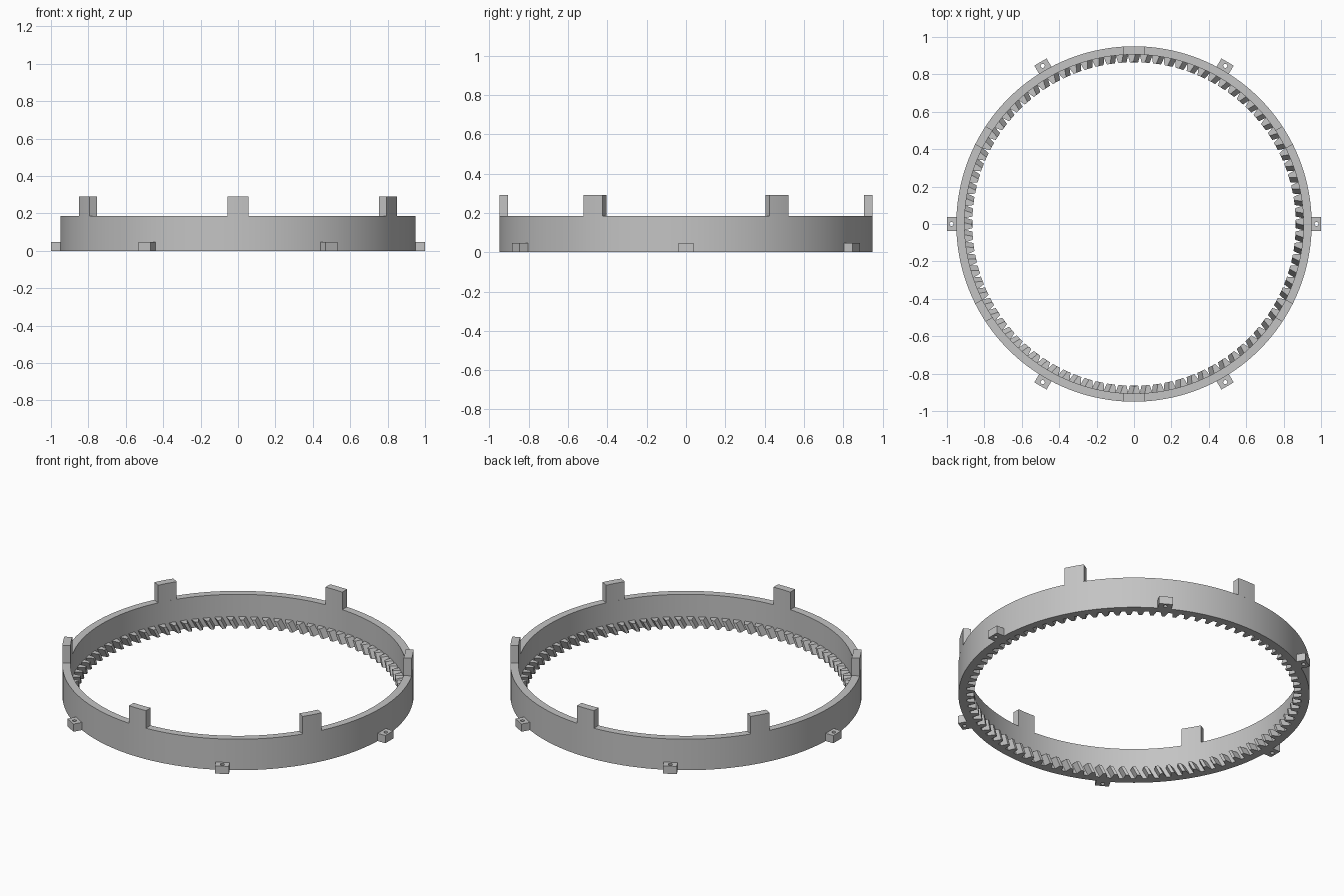
import bpy, bmesh
from math import sin, cos, asin, pi, radians

cube = bpy.data.objects.get("Cube")
if cube:
    bpy.data.objects.remove(cube)

OUTER, INNER, TIP = 0.95, 0.906, 0.865
WALL_H, TAB_TOP = 0.185, 0.29
TEETH, TOOTH_H, TWIST = 88, 0.052, 0.03
LUG_H = 0.046

grey = bpy.data.materials.new("light grey")
grey.use_nodes = True
grey.diffuse_color = (0.55, 0.55, 0.55, 1)
grey.node_tree.nodes["Principled BSDF"].inputs["Base Color"].default_value = grey.diffuse_color


def polar(r, a, z):
    return (r * cos(a), r * sin(a), z)


def tube(bm, loops):
    """Skin closed loops in a cycle, giving a ring-shaped solid."""
    rows = [[bm.verts.new(p) for p in loop] for loop in loops]
    n = len(rows[0])
    for k, row in enumerate(rows):
        nxt = rows[(k + 1) % len(rows)]
        for i in range(n):
            j = (i + 1) % n
            bm.faces.new((row[i], row[j], nxt[j], nxt[i]))


def prism(bm, low, high):
    """Skin two matching outlines and cap both ends."""
    a = [bm.verts.new(p) for p in low]
    b = [bm.verts.new(p) for p in high]
    n = len(a)
    for i in range(n):
        j = (i + 1) % n
        bm.faces.new((a[i], a[j], b[j], b[i]))
    bm.faces.new(a[::-1])
    bm.faces.new(b)


def finish(name, bm):
    bmesh.ops.recalc_face_normals(bm, faces=bm.faces)
    mesh = bpy.data.meshes.new(name)
    bm.to_mesh(mesh)
    bm.free()
    mesh.materials.append(grey)
    obj = bpy.data.objects.new(name, mesh)
    bpy.context.collection.objects.link(obj)
    bpy.ops.object.select_all(action='DESELECT')
    obj.select_set(True)
    bpy.context.view_layer.objects.active = obj
    bpy.ops.object.shade_smooth_by_angle(angle=radians(30))
    return obj


# Ring wall
bm = bmesh.new()
angles = [2 * pi * i / 180 for i in range(180)]
section = [(OUTER, 0), (OUTER, WALL_H), (INNER, WALL_H), (INNER, 0)]
tube(bm, [[polar(r, a, z) for a in angles] for r, z in section])
finish("ring_wall", bm)


# Slanted inner teeth
def tooth_outline(a, z):
    root, tip = 0.021 / INNER, 0.009 / TIP
    return [polar(INNER + 0.003, a - root, z), polar(TIP, a - tip, z),
            polar(TIP, a + tip, z), polar(INNER + 0.003, a + root, z)]


bm = bmesh.new()
for i in range(TEETH):
    a = 2 * pi * i / TEETH - pi / 2
    prism(bm, tooth_outline(a - TWIST / 2, 0), tooth_outline(a + TWIST / 2, TOOTH_H))
finish("inner_teeth", bm)

# Upright tabs on the rim, curved with the wall
steps = [-1, -0.5, 0, 0.5, 1]
for i in range(6):
    a = radians(30 + 60 * i)

    def tab_outline(z):
        arcs = [[polar(r, a + s * asin(0.056 / r), z) for s in steps] for r in (OUTER, INNER)]
        return arcs[0] + arcs[1][::-1]

    bm = bmesh.new()
    prism(bm, tab_outline(WALL_H), tab_outline(TAB_TOP))
    finish(f"rim_tab_{i + 1}", bm)

# Mounting lugs with a screw hole
around = [2 * pi * i / 16 for i in range(16)]
square = [(cos(t) / max(abs(cos(t)), abs(sin(t))), sin(t) / max(abs(cos(t)), abs(sin(t)))) for t in around]
block = [(0.97 + 0.03 * u, 0.038 * v) for u, v in square]
hole = [(0.976 + 0.011 * cos(t), 0.011 * sin(t)) for t in around]
for i in range(6):
    bm = bmesh.new()
    tube(bm, [[(x, y, z) for x, y in shape]
              for shape, z in ((block, 0), (block, LUG_H), (hole, LUG_H), (hole, 0))])
    lug = finish(f"mounting_lug_{i + 1}", bm)
    lug.rotation_euler.z = radians(60 * i)
